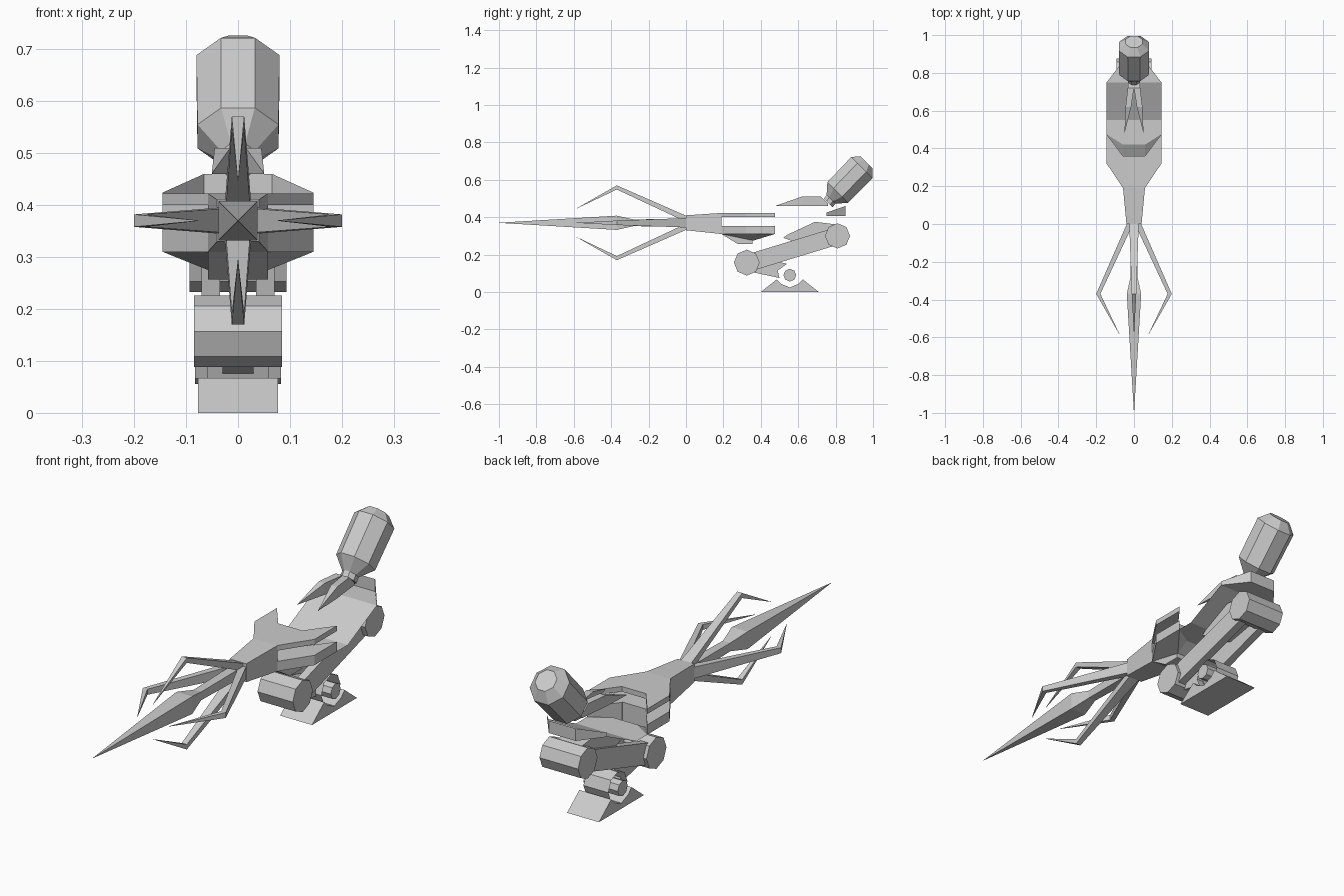
import bpy, bmesh, math
from mathutils import Vector, Matrix

cube = bpy.data.objects.get("Cube")
if cube:
    bpy.data.objects.remove(cube)

grey = bpy.data.materials.new("light grey")
grey.use_nodes = True
GREY = (0.6, 0.6, 0.6, 1)
grey.diffuse_color = GREY
grey.node_tree.nodes["Principled BSDF"].inputs["Base Color"].default_value = GREY


def finish(name, bm):
    bmesh.ops.recalc_face_normals(bm, faces=bm.faces)
    mesh = bpy.data.meshes.new(name)
    bm.to_mesh(mesh)
    bm.free()
    mesh.materials.append(grey)
    obj = bpy.data.objects.new(name, mesh)
    bpy.context.collection.objects.link(obj)
    return obj


def loft(name, rings, caps=True):
    """Join rings of points that all have the same count."""
    bm = bmesh.new()
    loops = [[bm.verts.new(p) for p in ring] for ring in rings]
    n = len(loops[0])
    for a, b in zip(loops, loops[1:]):
        for i in range(n):
            j = (i + 1) % n
            bm.faces.new((a[i], a[j], b[j], b[i]))
    if caps:
        bm.faces.new(loops[0])
        bm.faces.new(loops[-1])
    bmesh.ops.remove_doubles(bm, verts=bm.verts, dist=0.0002)
    return finish(name, bm)


def side_profile(name, yz, x0, x1):
    return loft(name, [[(x, y, z) for y, z in yz] for x in (x0, x1)])


def sheet(name, *polys):
    bm = bmesh.new()
    for poly in polys:
        bm.faces.new([bm.verts.new(p) for p in poly])
    bmesh.ops.remove_doubles(bm, verts=bm.verts, dist=0.0002)
    return finish(name, bm)


def flip(points):
    return [(-x, y, z) for x, y, z in points]


def square(y, half, low, high):
    return [(-half, y, low), (half, y, low), (half, y, high), (-half, y, high)]


def octagon(y, z, r):
    return [(y + r * math.cos(k * math.pi / 4), z + r * math.sin(k * math.pi / 4))
            for k in range(8)]


# Front spike and the neck behind it
MID = 0.37
loft("spike", [square(y, h, MID - h, MID + h) for y, h in
               ((-1, 0.0004), (-0.37, 0.038), (-0.28, 0.018), (0.02, 0.022))])
loft("neck", [square(0, 0.04, 0.33, 0.41), square(0.19, 0.058, 0.31, 0.4225)])

# Four bent prongs around the spike
prong = [(y, w, inner, outer) for y, w, inner, outer in
         ((0.0, 0.025, 0.005, 0.038), (-0.37, 0.012, 0.178, 0.2), (-0.585, 0.0005, 0.076, 0.077))]
for k, name in enumerate(("upper_prong", "left_prong", "lower_prong", "right_prong")):
    turn = Matrix.Rotation(k * math.pi / 2, 3, 'Y')
    loft(name, [[turn @ Vector(p) + Vector((0, 0, MID)) for p in square(*row)]
                for row in prong])

# Split core with an upper slab and a lower keel
side_profile("upper_core", [(0.19, 0.4), (0.19, 0.4225), (0.36, 0.4225), (0.36, 0.4)], -0.058, 0.058)
side_profile("lower_core", [(0.19, 0.31), (0.19, 0.353), (0.356, 0.353), (0.356, 0.257), (0.276, 0.257)],
             -0.058, 0.058)

# Swept wings, each from an inner and an outer end
for side, s in (("left", 1), ("right", -1)):
    for level, top, root, tip in (("upper", 0.4225, 0.4, 0.4), ("lower", 0.353, 0.275, 0.31)):
        inner = [(s * 0.058, 0.19, max(root, 0.31)), (s * 0.058, 0.36, root),
                 (s * 0.058, 0.36, top), (s * 0.058, 0.19, top)]
        outer = [(s * 0.145, 0.32, tip), (s * 0.145, 0.475, tip),
                 (s * 0.145, 0.475, top), (s * 0.145, 0.32, top)]
        loft(f"{side}_{level}_wing", [inner, outer])

# Thin deck: pan, ramp and shelf
chamfer = [(0.058, 0.36, 0.275), (0.145, 0.475, 0.31), (0.145, 0.55, 0.31), (0.058, 0.55, 0.31),
           (0.058, 0.42, 0.31)]
chamfer_a, chamfer_b = [chamfer[i] for i in (0, 1, 4)], chamfer[1:]


def across(x0, y0, z0, x1, y1, z1):
    return [(-x0, y0, z0), (x0, y0, z0), (x1, y1, z1), (-x1, y1, z1)]


sheet("deck", chamfer_a, chamfer_b, flip(chamfer_a), flip(chamfer_b),
      across(0.058, 0.36, 0.275, 0.058, 0.42, 0.31),
      across(0.058, 0.42, 0.31, 0.058, 0.55, 0.31),
      across(0.145, 0.55, 0.31, 0.145, 0.75, 0.406),
      across(0.145, 0.75, 0.406, 0.065, 0.853, 0.406))

# Rear collar wall
wall = [(0.145, 0.75, 0.406), (0.065, 0.853, 0.406), (0.065, 0.853, 0.46), (0.145, 0.75, 0.424)]
sheet("rear_collar", wall, flip(wall), across(0.065, 0.853, 0.406, 0.065, 0.853, 0.46))

# Bracket under the deck
side_profile("arm_bracket", [(0.52, 0.29), (0.54, 0.305), (0.69, 0.375), (0.81, 0.36), (0.81, 0.3), (0.6, 0.26)],
             -0.058, 0.058)

# Hinges and the linkage
side_profile("upper_hinge", octagon(0.81, 0.3, 0.067), -0.093, 0.093)
side_profile("lower_hinge", octagon(0.325, 0.157, 0.069), -0.085, 0.085)
arm = [(0.34, 0.205), (0.80, 0.345), (0.82, 0.255), (0.36, 0.115)]
for side, s in (("left", 1), ("right", -1)):
    side_profile(f"{side}_arm", arm, s * 0.035, s * 0.07)
side_profile("foot_link", [(0.36, 0.2), (0.54, 0.15), (0.49, 0.115), (0.5, 0.075), (0.36, 0.105)], -0.03, 0.03)

# Foot with an open sleeve and its axle
tube = octagon(0.555, 0.09, 0.066)
loft("ankle_sleeve", [[(x, y, z) for y, z in tube] for x in (-0.06, 0.06)], caps=False)
side_profile("axle", octagon(0.555, 0.09, 0.034), -0.083, 0.083)
notch = [tube[k] for k in (5, 6, 7)]
side_profile("foot", [(0.4, 0), (0.485, 0.067)] + notch + [(0.625, 0.067), (0.71, 0)], -0.077, 0.077)

# Tilted eight-sided head
axis = Vector((0, 1, 1)).normalized()
up = Vector((0, -1, 1)).normalized()
rings = []
for y, z, apothem in ((0.76, 0.475, 0.033), (0.775, 0.495, 0.033), (0.811, 0.532, 0.078),
                      (0.94, 0.665, 0.08), (0.965, 0.695, 0.044)):
    r = apothem / math.cos(math.pi / 8)
    ring = []
    for k in range(8):
        a = (k + 0.5) * math.pi / 4
        ring.append(Vector((r * math.cos(a), y, z)) + up * r * math.sin(a))
    rings.append(ring)
loft("head", rings)

# Twin pointed blades in front of the head
for side, s in (("left", 1), ("right", -1)):
    loft(f"{side}_blade", [[(s * x0, y, 0.46), (s * x1, y, 0.46), (s * x1, y, z), (s * x0, y, z)]
                           for x0, x1, y, z in ((0.05, 0.0505, 0.48, 0.461), (0.015, 0.045, 0.62, 0.51),
                                                (0.0, 0.033, 0.72, 0.51), (0.0, 0.03, 0.76, 0.47))])
